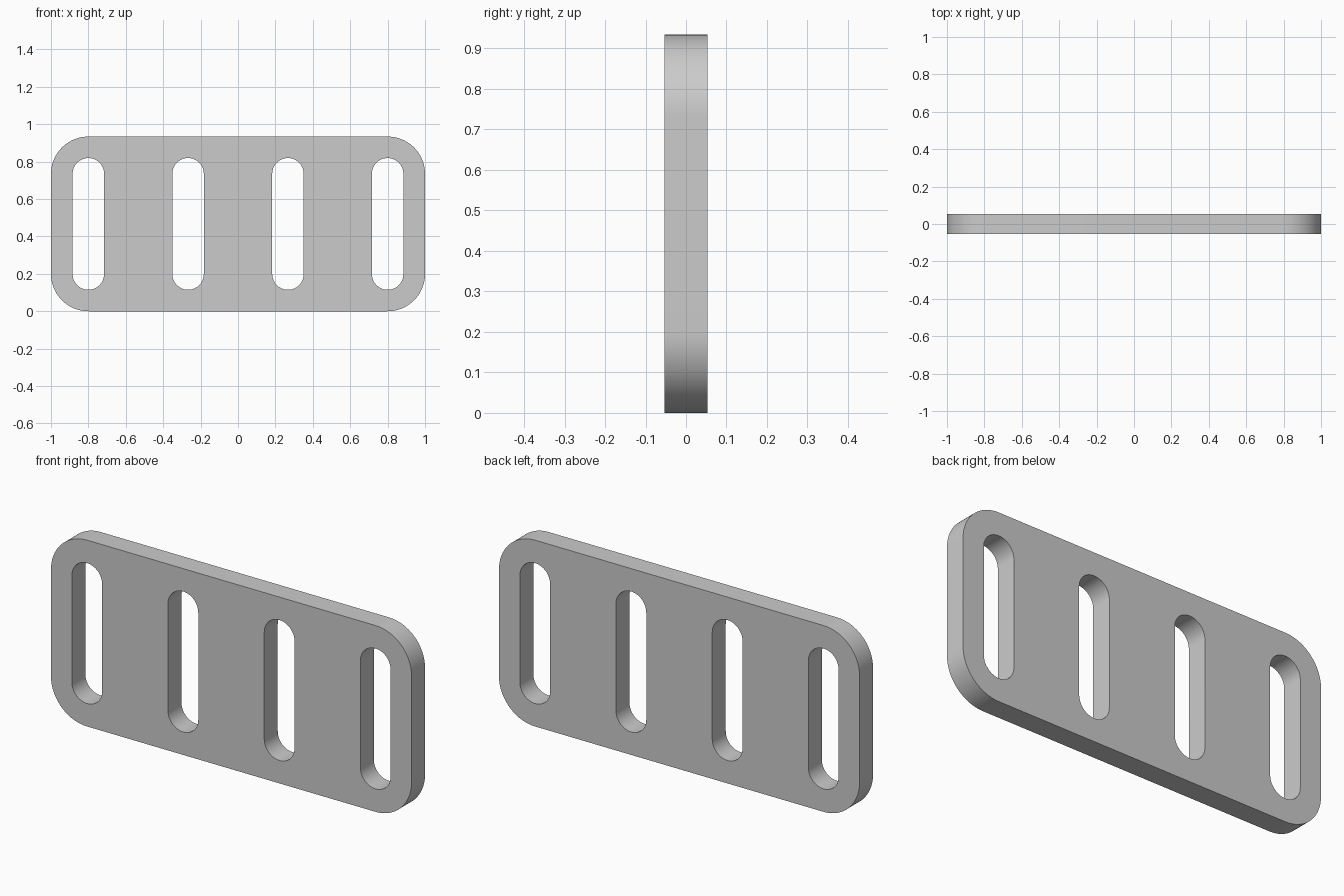
import bpy
from math import pi, cos, sin

if "Cube" in bpy.data.objects:
    bpy.data.objects.remove(bpy.data.objects["Cube"])

HEIGHT, DEPTH = 0.934, 0.107
MID = HEIGHT / 2


def rounded_rect(cx, cz, half_w, half_h, r, steps=24):
    """Outline points of a rectangle with rounded corners."""
    pts = []
    for k, (sx, sz) in enumerate([(1, 1), (-1, 1), (-1, -1), (1, -1)]):
        for i in range(steps + 1):
            a = (k + i / steps) * pi / 2
            p = (cx + sx * (half_w - r) + r * cos(a),
                 cz + sz * (half_h - r) + r * sin(a))
            if not pts or abs(p[0] - pts[-1][0]) + abs(p[1] - pts[-1][1]) > 1e-5:
                pts.append(p)
    if abs(pts[0][0] - pts[-1][0]) + abs(pts[0][1] - pts[-1][1]) < 1e-5:
        pts.pop()
    return pts


# Plate outline plus four slot holes
outlines = [rounded_rect(0, MID, 1.0, MID, 0.2)]
for x in (-0.8, -0.267, 0.267, 0.8):
    outlines.append(rounded_rect(x, MID, 0.084, 0.352, 0.084))

# Filled flat curve, extruded to the plate thickness
curve = bpy.data.curves.new("slotted_plate", 'CURVE')
curve.dimensions = '2D'
curve.fill_mode = 'BOTH'
curve.extrude = DEPTH / 2
for pts in outlines:
    spline = curve.splines.new('POLY')
    spline.points.add(len(pts) - 1)
    for sp, (x, z) in zip(spline.points, pts):
        sp.co = (x, z, 0, 1)
    spline.use_cyclic_u = True

plate = bpy.data.objects.new("slotted_plate", curve)
plate.rotation_euler.x = pi / 2
bpy.context.collection.objects.link(plate)
bpy.context.view_layer.objects.active = plate
plate.select_set(True)

# Solid mesh with welded rims and smooth rounded walls
bpy.ops.object.convert(target='MESH')
plate = bpy.context.object
plate.name = "slotted_plate"
bpy.ops.object.mode_set(mode='EDIT')
bpy.ops.mesh.select_all(action='SELECT')
bpy.ops.mesh.remove_doubles(threshold=0.0001)
bpy.ops.mesh.normals_make_consistent(inside=False)
bpy.ops.object.mode_set(mode='OBJECT')
bpy.ops.object.transform_apply(location=False, rotation=True, scale=False)
bpy.ops.object.shade_smooth_by_angle(angle=pi / 6)
